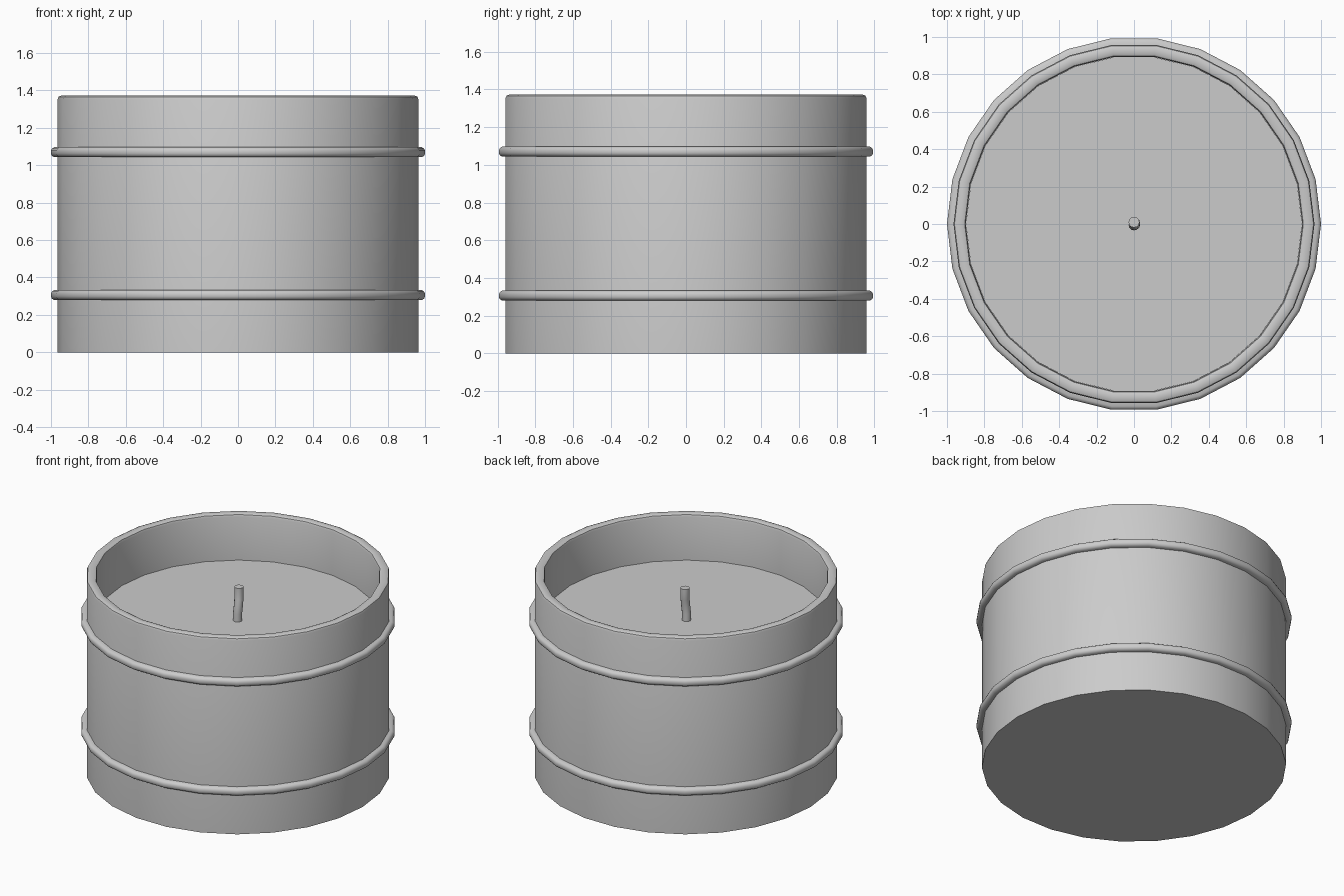
import bpy, bmesh
from math import pi, cos, sin
from mathutils import Vector

if "Cube" in bpy.data.objects:
    bpy.data.objects.remove(bpy.data.objects["Cube"])

SIDES = 26


def finish(name, bm, angle=35):
    bmesh.ops.recalc_face_normals(bm, faces=bm.faces)
    mesh = bpy.data.meshes.new(name)
    bm.to_mesh(mesh)
    bm.free()
    obj = bpy.data.objects.new(name, mesh)
    bpy.context.collection.objects.link(obj)
    bpy.ops.object.select_all(action='DESELECT')
    obj.select_set(True)
    bpy.context.view_layer.objects.active = obj
    bpy.ops.object.shade_smooth_by_angle(angle=angle * pi / 180)
    return obj


def skin(name, rings, closed=False):
    """Join rings of points; cap both ends unless the profile is closed."""
    bm = bmesh.new()
    loops = [[bm.verts.new(p) for p in ring] for ring in rings]
    pairs = list(zip(loops, loops[1:]))
    if closed:
        pairs.append((loops[-1], loops[0]))
    else:
        bm.faces.new(loops[0])
        bm.faces.new(loops[-1])
    for a, b in pairs:
        for i in range(len(a)):
            j = (i + 1) % len(a)
            bm.faces.new((a[i], a[j], b[j], b[i]))
    return finish(name, bm)


def ring(r, z, sides=SIDES, x=0, y=0):
    return [Vector((x + r * cos(2 * pi * i / sides),
                    y + r * sin(2 * pi * i / sides), z)) for i in range(sides)]


def lathe(name, profile, closed=False):
    return skin(name, [ring(r, z) for r, z in profile], closed)


# Jar with softened rim
lathe("jar", [(0.965, 0), (0.965, 1.352), (0.96, 1.366), (0.947, 1.372),
              (0.918, 1.372), (0.905, 1.366), (0.90, 1.352), (0.90, 1.0)])

# Wax filling
lathe("wax", [(0.899, 1.0), (0.899, 1.05)])

# Two rounded hoops around the jar
for name, z in (("lower_band", 0.306), ("upper_band", 1.07)):
    lathe(name, [(0.95, z - 0.027), (0.982, z - 0.027), (0.995, z - 0.019),
                 (1.0, z - 0.008), (1.0, z + 0.008), (0.995, z + 0.019),
                 (0.982, z + 0.027), (0.95, z + 0.027)], closed=True)

# Slightly crooked wick
skin("wick", [ring(0.029, z, 12, x, y) for x, y, z in (
    (0, -0.005, 1.03), (0, -0.005, 1.10), (0.004, -0.002, 1.15),
    (0.003, 0.006, 1.20), (0, 0.01, 1.24), (0, 0.01, 1.28))])
